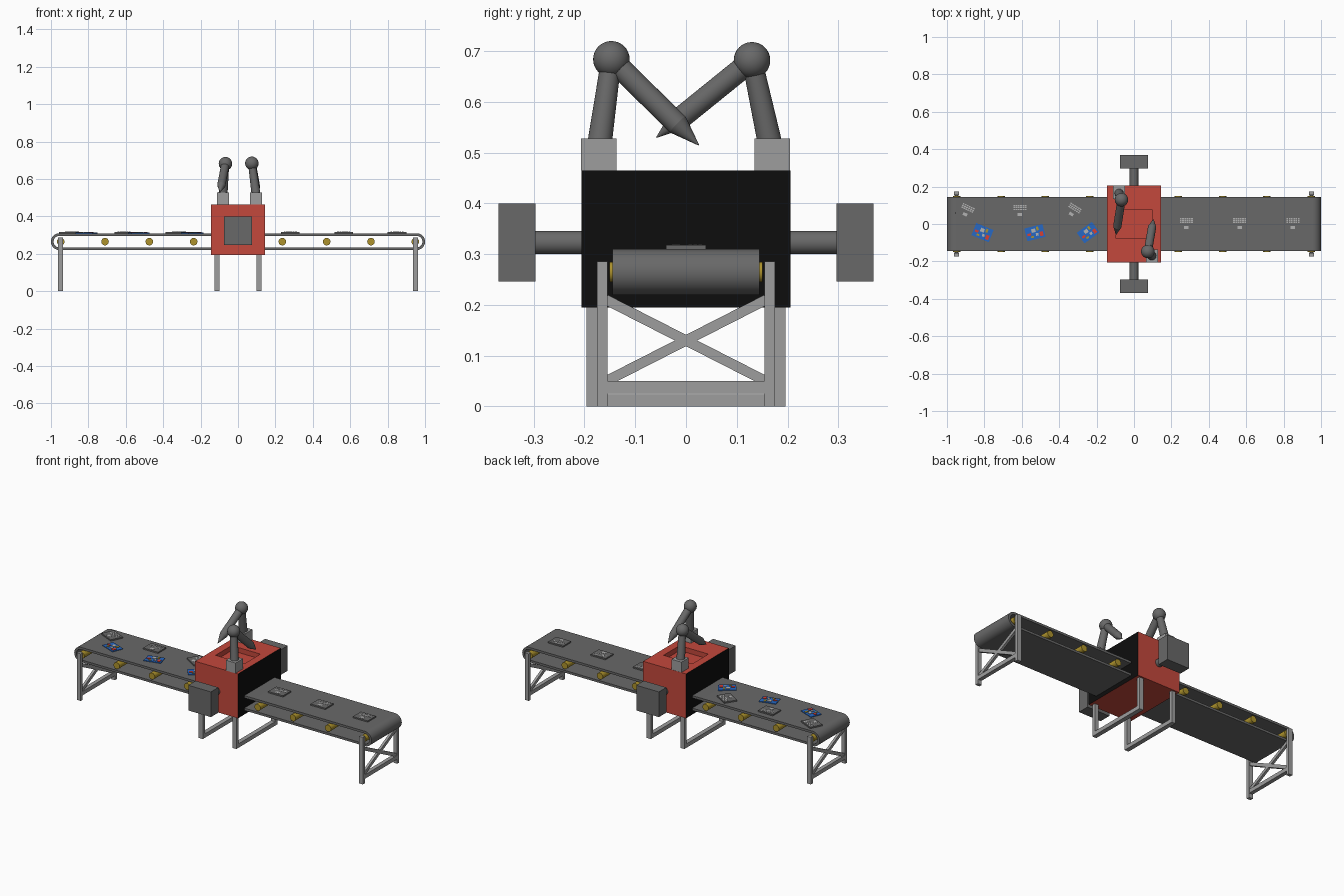
import bpy, bmesh, math
from mathutils import Vector, Matrix

cube = bpy.data.objects.get("Cube")
if cube:
    bpy.data.objects.remove(cube, do_unlink=True)


def material(name, r, g, b):
    m = bpy.data.materials.new(name)
    m.use_nodes = True
    m.diffuse_color = (r, g, b, 1)
    m.node_tree.nodes["Principled BSDF"].inputs["Base Color"].default_value = (r, g, b, 1)
    return m


RED = material("housing red", 0.55, 0.065, 0.045)
BLACK = material("opening black", 0.004, 0.004, 0.004)
DARK = material("dark grey", 0.14, 0.14, 0.14)
STEEL = material("frame grey", 0.34, 0.34, 0.34)
YELLOW = material("roller yellow", 0.42, 0.29, 0.025)
BLUE = material("board blue", 0.02, 0.14, 0.55)
KEYS = material("key grey", 0.45, 0.45, 0.45)
CHIP = material("component red", 0.7, 0.05, 0.03)


def finish(name, bm, mats, smooth=False):
    bmesh.ops.recalc_face_normals(bm, faces=bm.faces)
    me = bpy.data.meshes.new(name)
    bm.to_mesh(me)
    bm.free()
    for m in mats:
        me.materials.append(m)
    if smooth:
        me.shade_smooth()
        me.set_sharp_from_angle(angle=math.radians(35))
    ob = bpy.data.objects.new(name, me)
    bpy.context.collection.objects.link(ob)
    return ob


def add_box(bm, centre, size, mat=0, tilt=0):
    m = Matrix.Translation(centre) @ Matrix.Rotation(tilt, 4, 'X') @ Matrix.Diagonal((*size, 1))
    verts = bmesh.ops.create_cube(bm, size=1, matrix=m)["verts"]
    for f in {f for v in verts for f in v.link_faces}:
        f.material_index = mat


def box(name, centre, size, mat):
    bm = bmesh.new()
    add_box(bm, centre, size)
    return finish(name, bm, [mat])


def add_rod(bm, a, b, r1, r2):
    a, b = Vector(a), Vector(b)
    m = Matrix.Translation((a + b) / 2) @ (b - a).to_track_quat('Z', 'Y').to_matrix().to_4x4()
    bmesh.ops.create_cone(bm, cap_ends=True, segments=32, radius1=r1, radius2=r2,
                          depth=(b - a).length, matrix=m)


def rod(name, a, b, r, mat):
    bm = bmesh.new()
    add_rod(bm, a, b, r, r)
    return finish(name, bm, [mat], True)


# Conveyor belt: a hollow stadium loop swept across the width
MID, REACH, HALF = 0.265, 0.955, 0.145


def loop_points(r):
    pts = []
    for side in (1, -1):
        for i in range(25):
            a = math.pi * i / 24 - math.pi / 2
            pts.append((side * (REACH + r * math.cos(a)), MID + side * r * math.sin(a)))
    return pts


bm = bmesh.new()
rings = [[bm.verts.new((x, y, z)) for x, z in loop_points(r)]
         for r, y in ((0.045, -HALF), (0.045, HALF), (0.031, HALF), (0.031, -HALF))]
n = len(rings[0])
for k in range(4):
    p, q = rings[k], rings[(k + 1) % 4]
    for i in range(n):
        j = (i + 1) % n
        bm.faces.new((p[i], p[j], q[j], q[i]))
finish("conveyor_belt", bm, [DARK], True)

# Rollers between the belt strands
for s in (-1, 1):
    for i in range(4):
        x = s * (0.237 + 0.237 * i)
        rod("roller", (x, -0.151, MID), (x, 0.151, MID), 0.02, YELLOW)

# Cross-braced end stands and plain stands under the housing
for s in (-1, 1):
    bm = bmesh.new()
    x = s * 0.949
    for t in (-1, 1):
        add_box(bm, (x, t * 0.165, 0.143), (0.026, 0.02, 0.286))
        add_box(bm, (x, 0, 0.13), (0.015, 0.355, 0.02), tilt=t * math.radians(27))
    add_box(bm, (x, 0, 0.038), (0.024, 0.32, 0.024))
    finish("end_stand", bm, [STEEL])

    bm = bmesh.new()
    x = s * 0.113
    for t in (-1, 1):
        add_box(bm, (x, t * 0.186, 0.098), (0.027, 0.021, 0.196))
    add_box(bm, (x, 0, 0.012), (0.027, 0.36, 0.024))
    finish("housing_stand", bm, [STEEL])

# Housing with dark end openings and a recessed square in the roof
bm = bmesh.new()
add_box(bm, (0, 0, 0.33), (0.288, 0.412, 0.27))
bm.normal_update()
for f in bm.faces:
    f.material_index = 1 if abs(f.normal.x) > 0.5 else 0
roof = max(bm.faces, key=lambda f: f.calc_center_median().z)
bmesh.ops.inset_region(bm, faces=[roof], thickness=0.067)
for v in roof.verts:
    v.co.y = math.copysign(0.077, v.co.y)
bottom = bmesh.ops.extrude_discrete_faces(bm, faces=[roof])["faces"][0]
bmesh.ops.translate(bm, verts=bottom.verts, vec=(0, 0, -0.03))
finish("housing", bm, [RED, BLACK])

# Side units on short shafts
for s in (-1, 1):
    rod("side_shaft", (0, s * 0.2, 0.323), (0, s * 0.31, 0.323), 0.023, DARK)
    box("side_unit", (0, s * 0.333, 0.323), (0.152, 0.072, 0.153), DARK)


# Robot arms: mount, upper arm, ball joint and pointed forearm
def robot_arm(side, mount, foot, ball, tip):
    box(side + "_arm_mount", (*mount, 0.496), (0.066, 0.07, 0.063), STEEL)
    bm = bmesh.new()
    add_rod(bm, foot, ball, 0.024, 0.02)
    ball, tip = Vector(ball), Vector(tip)
    wrist = tip + (ball - tip).normalized() * 0.058
    add_rod(bm, ball, wrist, 0.022, 0.022)
    add_rod(bm, wrist, tip, 0.022, 0.001)
    bmesh.ops.create_uvsphere(bm, u_segments=32, v_segments=16, radius=0.036,
                              matrix=Matrix.Translation(ball))
    finish(side + "_arm", bm, [DARK], True)


robot_arm("front", (0.096, -0.172), (0.096, -0.17, 0.52), (0.074, -0.147, 0.684), (0.104, 0.025, 0.515))
robot_arm("back", (-0.08, 0.17), (-0.08, 0.165, 0.52), (-0.067, 0.13, 0.682), (-0.096, -0.058, 0.53))

# Keyboard cases and circuit boards riding on the belt
TOP = 0.31


def place(ob, x, y, degrees):
    ob.location = (x, y, TOP)
    ob.rotation_euler.z = math.radians(degrees)


def keyboard_case(x, y, degrees=0):
    bm = bmesh.new()
    add_box(bm, (0, 0, 0.004), (0.1, 0.078, 0.008))
    for row in range(3):
        for col in range(6):
            add_box(bm, (-0.03 + 0.012 * col, 0.008 + 0.01 * row, 0.008), (0.009, 0.007, 0.002), 1)
    add_box(bm, (0, -0.02, 0.008), (0.024, 0.016, 0.002), 1)
    place(finish("keyboard_case", bm, [DARK, KEYS]), x, y, degrees)


def circuit_board(x, y, degrees):
    bm = bmesh.new()
    add_box(bm, (0, 0, 0.002), (0.1, 0.07, 0.004))
    for cx, cy, w, d, mat in ((-0.005, 0.012, 0.022, 0.02, 1), (0.033, -0.014, 0.018, 0.024, 2),
                              (-0.032, -0.004, 0.02, 0.012, 2), (0.018, 0.018, 0.012, 0.02, 3),
                              (-0.018, -0.02, 0.016, 0.01, 3), (0.01, -0.012, 0.014, 0.014, 1)):
        add_box(bm, (cx, cy, 0.005), (w, d, 0.004), mat)
    place(finish("circuit_board", bm, [BLUE, KEYS, CHIP, YELLOW]), x, y, degrees)


for x in (0.28, 0.565, 0.85):
    keyboard_case(x, 0)
for x, turn in ((-0.895, -25), (-0.61, 0), (-0.325, -32)):
    keyboard_case(x, 0.07, turn)
for x, turn in ((-0.81, -22), (-0.53, 14), (-0.245, 36)):
    circuit_board(x, -0.046, turn)
